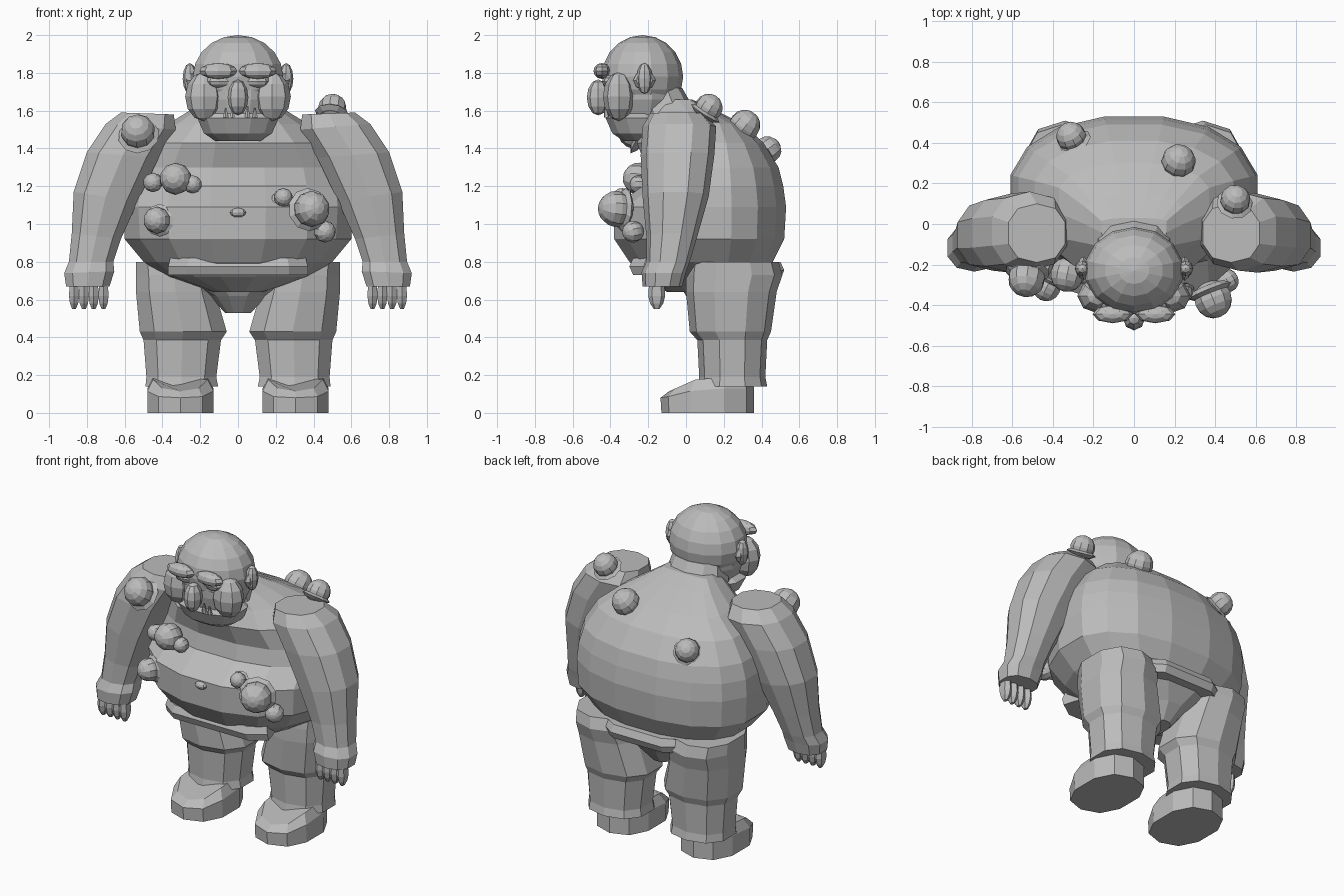
import bpy, bmesh, math
from mathutils import Vector, Matrix

if "Cube" in bpy.data.objects:
    bpy.data.objects.remove(bpy.data.objects["Cube"])

stone = bpy.data.materials.new("plain_grey")
stone.diffuse_color = (0.5, 0.5, 0.5, 1)
stone.use_nodes = True
stone.node_tree.nodes["Principled BSDF"].inputs["Base Color"].default_value = stone.diffuse_color


def finish(name, bm):
    bmesh.ops.recalc_face_normals(bm, faces=bm.faces)
    me = bpy.data.meshes.new(name)
    bm.to_mesh(me)
    bm.free()
    me.materials.append(stone)
    ob = bpy.data.objects.new(name, me)
    bpy.context.collection.objects.link(ob)
    return ob


def loft(name, rings):
    """Skin a stack of equal rings and cap both ends."""
    bm = bmesh.new()
    vs = [[bm.verts.new(p) for p in r] for r in rings]
    n = len(vs[0])
    for a, b in zip(vs, vs[1:]):
        for i in range(n):
            j = (i + 1) % n
            bm.faces.new((a[i], a[j], b[j], b[i]))
    bm.faces.new(vs[0])
    bm.faces.new(vs[-1])
    return finish(name, bm)


def ring(cx, hw, yf, yb, z, n=10, p=0.85, yc=None):
    """Rounded ring with its own front and back depth; z may be a rule of y."""
    yc = (yf + yb) / 2 if yc is None else min(yc, (yf + yb) / 2 + 0.1)
    pts = []
    for i in range(n):
        a = 2 * math.pi * (i + 0.5) / n
        c, s = math.cos(a), math.sin(a)
        c = math.copysign(abs(c) ** p, c) / math.cos(math.pi / n) ** p
        s = math.copysign(abs(s) ** p, s)
        if n % 4 == 0:
            s /= math.cos(math.pi / n) ** p
        y = yc + s * ((yb - yc) if s > 0 else (yc - yf))
        pts.append((cx + hw * c, y, z(y) if callable(z) else z))
    return pts


def blob(name, loc, size, seg=10, rows=6, axis=(0, 0, 1)):
    """Faceted ellipsoid with its pole along an axis."""
    bm = bmesh.new()
    rot = Vector(axis).to_track_quat('Z', 'Y').to_matrix().to_4x4()
    m = Matrix.Translation(loc) @ rot @ Matrix.Diagonal((*size, 1))
    bmesh.ops.create_uvsphere(bm, u_segments=seg, v_segments=rows, radius=1, matrix=m)
    return finish(name, bm)


# Torso with heavy belly, chest fold and rounded back
body = [(.64, .14, -.1, .25), (.72, .38, -.22, .40), (.80, .5, -.30, .46),
        (.92, .6, -.38, .52), (1.09, .61, -.385, .53), (1.2, .60, -.23, .515),
        (1.3, .57, -.21, .49), (1.43, .49, -.26, .41), (1.53, .37, -.22, .30),
        (1.61, .24, -.21, .14), (1.66, .16, -.21, .03)]
loft("torso", [ring(0, w, f, b, z, 16, .88, .15) for z, w, f, b in body])
blob("navel", (0, -.38, 1.06), (.045, .03, .025), 8, 6)
loft("neck", [ring(0, .19, -.28, .06, 1.58), ring(0, .16, -.28, -.02, 1.72)])

# Trousers: seat, belt folds and legs
loft("trouser_seat", [ring(0, w, f, b, z, 12) for z, w, f, b in
     [(.53, .07, .08, .30), (.62, .15, .0, .38), (.72, .34, -.06, .45), (.80, .46, -.05, .49)]])


def band(name, outline, z0, z1, bulge):
    mid = (z0 + z1) / 2
    loft(name, [[(x, y, z0) for x, y in outline],
                [(x, y * bulge, mid) for x, y in outline],
                [(x * .97, y, z1) for x, y in outline]])


band("front_belt_fold", [(-.37, -.21), (-.27, -.28), (.27, -.28), (.37, -.21),
                         (.33, -.08), (-.33, -.08)], .73, .82, 1.07)
band("back_belt_fold", [(-.26, .45), (-.18, .5), (.18, .5), (.26, .45),
                        (.24, .38), (-.24, .38)], .71, .8, 1.04)

LEG = [(.80, .17, .54, .01, .49), (.73, .14, .54, .0, .51), (.64, .12, .54, .0, .48),
       (.43, .06, .52, .02, .45), (.385, .09, .50, .06, .43),
       (.19, .115, .485, .07, .42), (.14, .105, .49, .06, .43)]
# Arm stations: inner x, z, outer x, z, front y, back y
ARM = [(.34, 1.58, .62, 1.59, -.19, .10), (.33, 1.50, .70, 1.53, -.23, .16),
       (.42, 1.35, .80, 1.38, -.24, .15), (.53, 1.12, .87, 1.17, -.23, .12),
       (.62, .92, .88, .95, -.21, .06), (.66, .80, .895, .80, -.21, .02),
       (.655, .75, .92, .74, -.235, .0), (.68, .67, .91, .67, -.23, -.02)]


def clamp(t):
    return max(0, min(1, t))


for s, side in ((1, "left"), (-1, "right")):
    loft(side + "_leg", [ring(s * (a + b) / 2, (b - a) / 2, f, k, z)
                         for z, a, b, f, k in LEG])
    # Shoe with a sloping toe
    loft(side + "_shoe", [
        ring(s * .305, .175, -.13, .36, 0),
        ring(s * .305, .175, -.135, .36, lambda y: .08 + .05 * clamp((y + .12) / .2)),
        ring(s * .305, .145, -.09, .35, lambda y: .11 + .08 * clamp((y + .1) / .18))])
    # Arm and fingers
    rings = []
    for xi, zi, xo, zo, f, k in ARM:
        pts = ring(0, 1, f, k, 0)
        rings.append([(s * (xi + (xo - xi) * (x + 1) / 2),
                       y, zi + (zo - zi) * (x + 1) / 2) for x, y, _ in pts])
    loft(side + "_arm", rings)
    for i in range(4):
        x = s * (.712 + .052 * i)
        loft(f"{side}_finger_{i + 1}", [ring(x, w, -.155 - d, -.155 + d, z, 6) for z, w, d in
             [(.69, .022, .04), (.62, .027, .045), (.58, .022, .035), (.55, .01, .015)]])
    # Face features in pairs
    blob(side + "_cheek", (s * .18, -.355, 1.675), (.10, .085, .13), 8, 6)
    blob(side + "_brow", (s * .105, -.445, 1.81), (.10, .045, .042), 8, 6)
    blob(side + "_eye", (s * .10, -.40, 1.755), (.07, .045, .035), 8, 6)
    blob(side + "_ear", (s * .255, -.22, 1.77), (.038, .042, .082), 8, 6)
    blob(side + "_temple_wart", (s * .25, -.22, 1.76), (.03, .06, .05), 8, 4)

# Head
blob("cranium", (0, -.23, 1.78), (.245, .215, .22), 14, 10)
loft("face", [ring(0, .17, -.40, -.09, 1.56, 12), ring(0, .21, -.42, -.06, 1.66, 12),
              ring(0, .22, -.425, -.05, 1.78, 12)])
loft("jaw", [ring(0, .12, -.33, -.14, 1.44, 12), ring(0, .18, -.39, -.10, 1.48, 12),
             ring(0, .215, -.425, -.10, 1.56, 12), ring(0, .18, -.41, -.12, 1.585, 12)])
blob("nose", (0, -.465, 1.67), (.055, .06, .095), 8, 6)
for i, (x, h) in enumerate([(-.065, .05), (-.03, .04), (.05, .06), (.09, .05)]):
    loft(f"tooth_{i + 1}", [ring(x, .014, -.435, -.405, 1.565, 6),
                            ring(x, .004, -.43, -.42, 1.565 + h, 6)])

# Boils: position, radius, outward direction, collar or none
BOILS = [((-.53, -.27, 1.49), .092, (-.1, -.8, .5), 1),
         ((-.33, -.25, 1.24), .085, (-.2, -1, .1), 0),
         ((-.24, -.25, 1.21), .048, (0, -1, 0), 0),
         ((-.45, -.21, 1.22), .052, (-.4, -1, 0), 0),
         ((-.43, -.31, 1.02), .072, (-.5, -1, 0), 1),
         ((.39, -.37, 1.08), .096, (.4, -1, .1), 1),
         ((.24, -.34, 1.14), .05, (.1, -1, .5), 1),
         ((.46, -.28, .96), .058, (.5, -1, -.2), 0),
         ((.22, .31, 1.52), .085, (.2, .6, .8), 1),
         ((-.31, .43, 1.39), .075, (-.4, .8, .6), 1),
         ((.50, .12, 1.615), .075, (.1, .5, .8), 1)]
for i, (loc, r, d, collar) in enumerate(BOILS):
    blob(f"boil_{i + 1}", loc, (r, r, r), 10, 8, d)
    if collar:
        base = Vector(loc) - Vector(d).normalized() * r * .45
        blob(f"boil_collar_{i + 1}", base, (r * 1.2, r * 1.2, r * .35), 10, 4, d)
